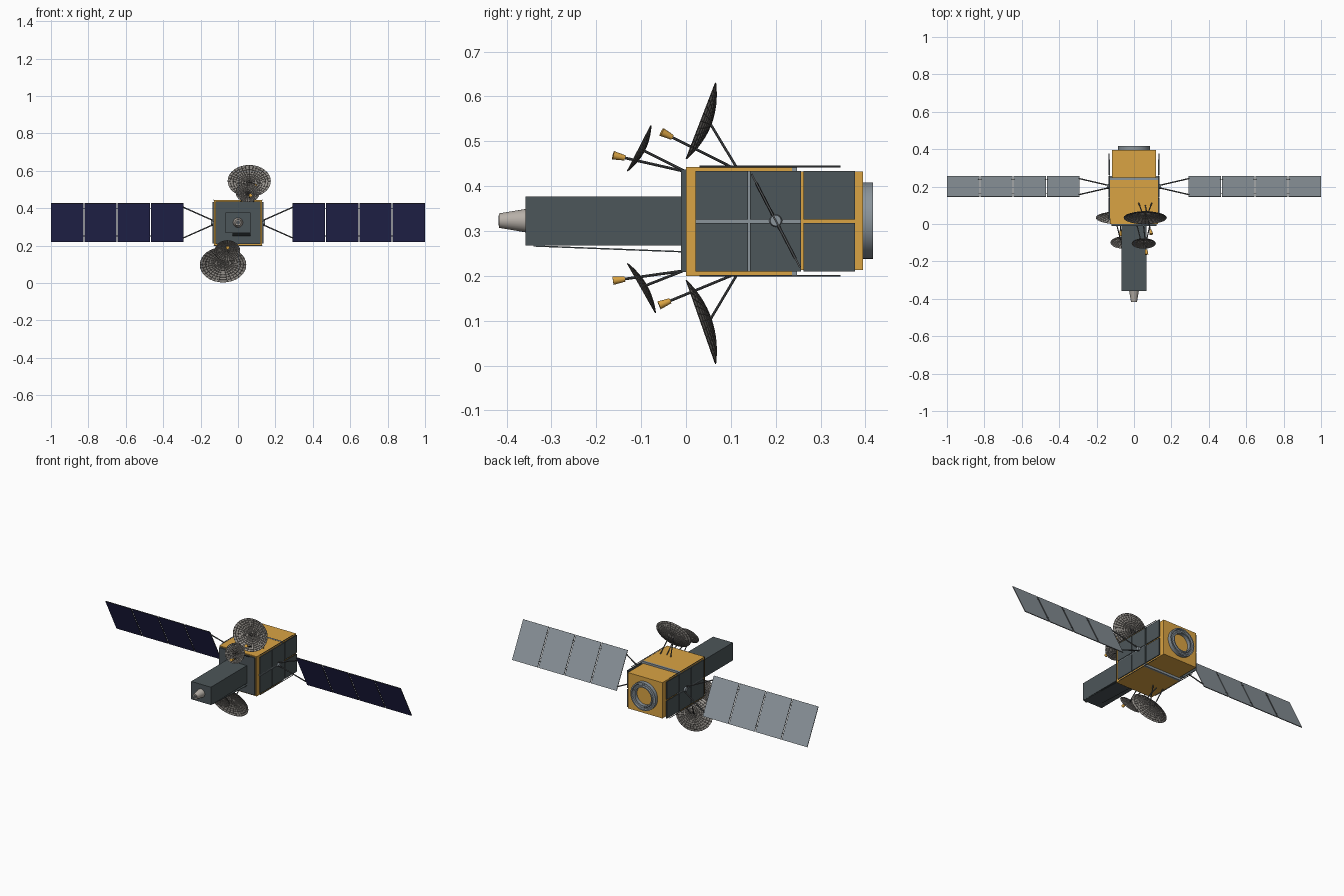
import bpy, bmesh, math
from mathutils import Vector, Matrix

cube = bpy.data.objects.get("Cube")
if cube:
    bpy.data.objects.remove(cube, do_unlink=True)


def material(name, rgb):
    m = bpy.data.materials.new(name)
    m.use_nodes = True
    m.diffuse_color = (*rgb, 1)
    m.node_tree.nodes["Principled BSDF"].inputs["Base Color"].default_value = (*rgb, 1)
    return m


GOLD = material("gold_foil", (0.70, 0.37, 0.057))
DARK = material("slate_panel", (0.073, 0.092, 0.1))
NAVY = material("navy_cells", (0.025, 0.026, 0.11))
GREY = material("light_grey", (0.26, 0.30, 0.33))
ROD = material("dark_metal", (0.085, 0.09, 0.094))
DISH = material("dish_taupe", (0.32, 0.30, 0.275))
RIB = material("dish_rib", (0.115, 0.107, 0.1))
NOZZLE = material("pale_nozzle", (0.47, 0.43, 0.39))
MID = 0.323  # height of the long axis


def finish(name, bm, mats, smooth=False):
    me = bpy.data.meshes.new(name)
    bmesh.ops.recalc_face_normals(bm, faces=bm.faces)
    bm.to_mesh(me)
    bm.free()
    for m in mats:
        me.materials.append(m)
    ob = bpy.data.objects.new(name, me)
    bpy.context.collection.objects.link(ob)
    if smooth:
        bpy.ops.object.select_all(action='DESELECT')
        ob.select_set(True)
        bpy.context.view_layer.objects.active = ob
        bpy.ops.object.shade_smooth_by_angle()
    return ob


def box(name, lo, hi, mat):
    lo, hi = Vector(lo), Vector(hi)
    bm = bmesh.new()
    bmesh.ops.create_cube(bm, size=1, matrix=Matrix.Translation((lo + hi) / 2)
                          @ Matrix.Diagonal((*(hi - lo), 1)))
    return finish(name, bm, [mat])


def rod(name, a, b, r1, mat=ROD, r2=None, sides=8):
    a, b = Vector(a), Vector(b)
    bm = bmesh.new()
    turn = (b - a).to_track_quat('Z', 'Y').to_matrix().to_4x4()
    bmesh.ops.create_cone(bm, cap_ends=True, segments=sides, radius1=r1,
                          radius2=r1 if r2 is None else r2, depth=(b - a).length,
                          matrix=Matrix.Translation((a + b) / 2) @ turn)
    return finish(name, bm, [mat], True)


def lathe(name, profile, mat, sides=48):
    """Spin a closed (radius, y) profile around the long axis."""
    bm = bmesh.new()
    rings = [[bm.verts.new((r * math.cos(t), y, MID + r * math.sin(t)))
              for t in (math.tau * i / sides for i in range(sides))] for r, y in profile]
    for a, b in zip(rings, rings[1:] + rings[:1]):
        for i in range(sides):
            j = (i + 1) % sides
            bm.faces.new((a[i], a[j], b[j], b[i]))
    return finish(name, bm, [mat], True)


# Main body in two steps, joined by a grey collar
box("body_front", (-0.127, 0, 0.2), (0.127, 0.24, 0.443), GOLD)
box("body_rear", (-0.117, 0.24, 0.213), (0.117, 0.395, 0.432), GOLD)
box("body_collar", (-0.129, 0.236, 0.199), (0.129, 0.248, 0.444), GREY)
box("front_plate", (-0.12, -0.011, 0.208), (0.12, 0, 0.437), DARK)

# Docking ring at the back
lathe("rear_ring", [(0.085, 0.39), (0.085, 0.417), (0.077, 0.417), (0.073, 0.411),
                    (0.066, 0.411), (0.062, 0.417), (0.055, 0.417), (0.055, 0.39)], GREY)

# Forward boom, nozzle and the sloping plate below it
box("boom", (-0.067, -0.358, 0.268), (0.067, -0.01, 0.377), DARK)
rod("nozzle", (0, -0.358, MID), (0, -0.417, MID), 0.026, NOZZLE, 0.016, 24)
rod("nozzle_throat", (0, -0.41, MID), (0, -0.4175, MID), 0.011, ROD, sides=16)
plate = box("boom_under_plate", (-0.03, -0.34, 0.265), (0.067, -0.005, 0.268), DARK)
for v in plate.data.vertices:
    if v.co.y > -0.1:
        v.co.z -= 0.013

for side, s in (("left", 1), ("right", -1)):
    # Radiator panels on the flanks
    for k, (y0, y1) in enumerate(((0.021, 0.138), (0.143, 0.256), (0.262, 0.377))):
        for row, z0 in (("lower", 0.21), ("upper", 0.326)):
            xs = sorted((s * 0.130, s * 0.135))
            box(f"{side}_radiator_{row}_{k}", (xs[0], y0, z0), (xs[1], y1, z0 + 0.108), DARK)
    xs = sorted((s * 0.115, s * 0.131))
    box(f"{side}_radiator_rail", (xs[0], 0.021, 0.318), (xs[1], 0.256, 0.328), GREY)
    box(f"{side}_radiator_post", (xs[0], 0.136, 0.21), (xs[1], 0.145, 0.434), GREY)
    for z in (0.2, 0.444):
        rod(f"{side}_edge_rod", (s * 0.13, 0.03, z), (s * 0.13, 0.345, z), 0.002)

    # Hinge and yoke of the solar wing
    hub = Vector((s * 0.13, 0.2, MID))
    rod(f"{side}_wing_hub", hub, hub + Vector((s * 0.014, 0, 0)), 0.015, GREY, 0.012, 16)
    slope = Vector((0, 0.054, -0.104))
    for e in (-1, 1):
        rod(f"{side}_yoke_arm", hub + Vector((s * 0.008, 0, 0)) + slope * e * 0.13,
            Vector((s * 0.295, 0.2, MID)) + slope * e * 0.8, 0.0035)

    # Four tilted wing segments, dark cells in front and grey behind
    normal = Vector((0, -0.104, -0.054)).normalized()
    for k in range(4):
        x0 = 0.292 + k * 0.1783
        bm = bmesh.new()
        corners = [Vector((s * x, 0.2, MID)) + slope * e
                   for x, e in ((x0, -1), (x0 + 0.173, -1), (x0 + 0.173, 1), (x0, 1))]
        front = bm.faces.new([bm.verts.new(c + normal * 0.002) for c in corners])
        ext = bmesh.ops.extrude_face_region(bm, geom=[front], use_keep_orig=True)
        moved = [v for v in ext["geom"] if isinstance(v, bmesh.types.BMVert)]
        bmesh.ops.translate(bm, verts=moved, vec=normal * -0.004)
        bmesh.ops.recalc_face_normals(bm, faces=bm.faces)
        for f in bm.faces:
            d = f.normal.dot(normal)
            f.material_index = 0 if d > 0.5 else 1 if d < -0.5 else 2
        finish(f"{side}_wing_segment_{k}", bm, [NAVY, GREY, ROD])
        # Small hinges on the back bridge each gap
        for e in (-0.7, 0.7) if k else ():
            a = Vector((s * x0, 0.2, MID)) + slope * e - normal * 0.002
            rod(f"{side}_wing_hinge_{k}", a - Vector((s * 0.011, 0, 0)),
                a + Vector((s * 0.006, 0, 0)), 0.002, sides=6)


def dish(name, x, half, low, high, depth, feed, feed_foot, feet):
    """Oval bowl with a rib lattice, a feed horn on a boom, and legs."""
    low, high = Vector((x, *low)), Vector((x, *high))
    up = (high - low) / 2
    centre = (high + low) / 2
    axis = Vector((1, 0, 0)).cross(up).normalized()

    def bowl(bm):
        rings, sides = 8, 32
        tip = bm.verts.new(centre - axis * depth)
        last = None
        for k in range(1, rings + 1):
            f = k / rings
            ring = [bm.verts.new(centre + Vector((half * f * math.cos(t), 0, 0))
                                 + up * f * math.sin(t) - axis * depth * (1 - f * f))
                    for t in (math.tau * i / sides for i in range(sides))]
            for i in range(sides):
                j = (i + 1) % sides
                if last:
                    bm.faces.new((last[i], ring[i], ring[j], last[j]))
                else:
                    bm.faces.new((tip, ring[i], ring[j]))
            last = ring

    bm = bmesh.new()
    bowl(bm)
    finish(name + "_bowl", bm, [DISH], True)
    bm = bmesh.new()
    bowl(bm)
    ribs = finish(name + "_ribs", bm, [RIB])
    wire = ribs.modifiers.new("Lattice", 'WIREFRAME')
    wire.thickness = 0.0024
    wire.use_even_offset = False
    # Feed horn and its boom
    tip, foot = Vector(feed), Vector(feed_foot)
    aim = (foot - tip).normalized()
    rod(name + "_feed_boom", tip, foot, 0.003)
    rod(name + "_feed_horn", tip - aim * 0.013, tip + aim * 0.014, 0.0095, GOLD, 0.006, 12)
    # Legs from the back of the bowl to the body
    back = centre - axis * depth
    for k, dx in enumerate((-0.035, 0.035)):
        rod(f"{name}_leg_{k}", back + Vector((dx * 0.4, 0, 0)),
            Vector(feet) + Vector((dx, 0, 0)), 0.003)


dish("upper_large_dish", 0.06, 0.115, (0.0, 0.46), (0.066, 0.631), 0.024,
     (0.09, -0.043, 0.515), (0.06, 0.1, 0.443), (0.06, 0.112, 0.443))
dish("upper_small_dish", 0.052, 0.064, (-0.131, 0.433), (-0.078, 0.536), 0.013,
     (0.066, -0.15, 0.466), (0.05, 0.0, 0.432), (0.05, -0.004, 0.434))
dish("lower_large_dish", -0.08, 0.124, (0.066, 0.003), (0.0, 0.191), 0.024,
     (-0.07, -0.048, 0.139), (-0.08, 0.1, 0.2), (-0.08, 0.112, 0.2))
dish("lower_small_dish", -0.057, 0.068, (-0.068, 0.117), (-0.131, 0.228), 0.013,
     (-0.055, -0.15, 0.191), (-0.057, 0.0, 0.212), (-0.057, -0.004, 0.212))
